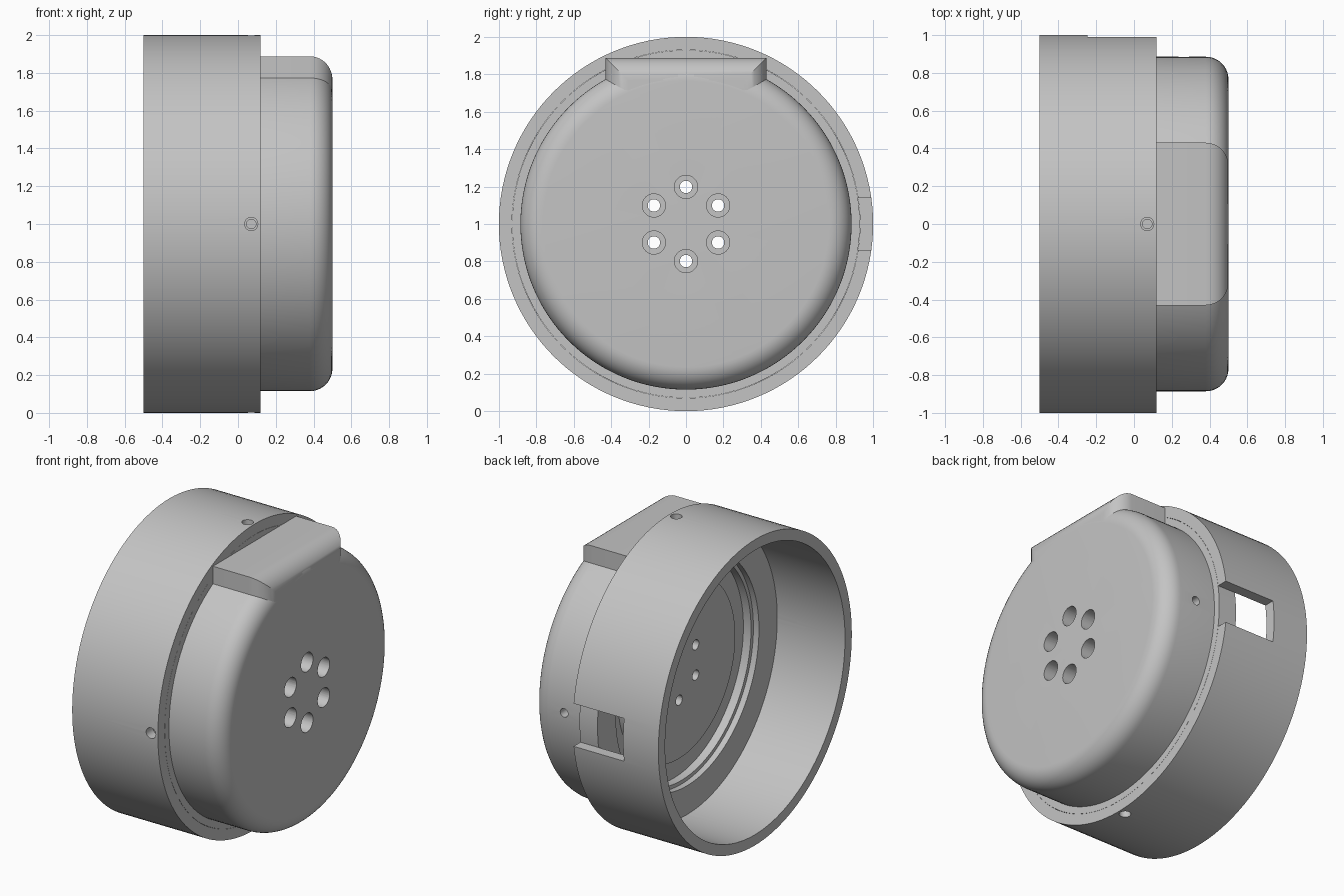
import bpy, bmesh, math
from mathutils import Matrix, Vector

if "Cube" in bpy.data.objects:
    bpy.data.objects.remove(bpy.data.objects["Cube"], do_unlink=True)

grey = bpy.data.materials.new("plain_grey")
grey.use_nodes = True
grey.diffuse_color = (0.55, 0.55, 0.55, 1)
grey.node_tree.nodes["Principled BSDF"].inputs["Base Color"].default_value = (0.55, 0.55, 0.55, 1)

CENTRE = Matrix.Translation((0, 0, 1))
FRONT = 0.5        # outer face of the cap
SEAM = 0.12        # face shared by ring and flange
FILLET = 0.12


def finish(name, bm):
    bmesh.ops.recalc_face_normals(bm, faces=bm.faces)
    mesh = bpy.data.meshes.new(name)
    bm.to_mesh(mesh)
    bm.free()
    mesh.materials.append(grey)
    obj = bpy.data.objects.new(name, mesh)
    bpy.context.collection.objects.link(obj)
    return obj


def lathe(bm, profile, steps, matrix=CENTRE, closed=False):
    """Turn (x, radius) points around the local x axis, then place the new part."""
    verts = [bm.verts.new((x, 0, r)) for x, r in profile]
    pairs = list(zip(verts, verts[1:]))
    if closed:
        pairs.append((verts[-1], verts[0]))
    edges = [bm.edges.new(p) for p in pairs]
    bmesh.ops.spin(bm, geom=verts + edges, cent=(0, 0, 0), axis=(1, 0, 0),
                   angle=math.tau, steps=steps, use_merge=True)
    bmesh.ops.remove_doubles(bm, verts=[v for v in bm.verts if not v.tag], dist=1e-5)
    for v in bm.verts:
        if not v.tag:
            v.co = matrix @ v.co
            v.tag = True


def box(bm, low, high):
    low, high = Vector(low), Vector(high)
    place = CENTRE @ Matrix.Translation((low + high) / 2) @ Matrix.Diagonal((*(high - low), 1))
    bmesh.ops.create_cube(bm, size=1, matrix=place)


def cut(target, cutter):
    cutter.hide_render = True
    mod = target.modifiers.new("cut", 'BOOLEAN')
    mod.operation = 'DIFFERENCE'
    mod.solver = 'EXACT'
    mod.object = cutter
    bpy.context.view_layer.objects.active = target
    bpy.ops.object.modifier_apply(modifier=mod.name)
    bpy.data.objects.remove(cutter, do_unlink=True)


def smooth(obj):
    bpy.ops.object.select_all(action='DESELECT')
    obj.select_set(True)
    bpy.context.view_layer.objects.active = obj
    bpy.ops.object.shade_smooth_by_angle(angle=math.radians(25))


def radial(bm, x, angle, start, end, radius):
    """Drill shape pointing out from the main axis; angle 0 is +y, a quarter turn is +z."""
    turn = Matrix.Rotation(angle, 4, 'X') @ Matrix.Rotation(math.pi / 2, 4, 'Z')
    place = CENTRE @ Matrix.Translation((x, 0, 0)) @ turn
    lathe(bm, [(start, 0), (start, radius), (end, radius), (end, 0)], 24, place)


def fillet(steps=10):
    """Pairs of (x, inset) round the front edge."""
    for i in range(steps + 1):
        a = math.pi / 2 * i / steps
        yield FRONT - FILLET + FILLET * math.sin(a), FILLET * (1 - math.cos(a))


# Outer ring, open at the back
bm = bmesh.new()
lathe(bm, [(-0.5, 1), (SEAM, 1), (SEAM, 0.93), (-0.5, 0.93)], 128, closed=True)
ring = finish("outer_ring", bm)

# Cap with flange, rounded front edge, stepped recess and central boss behind
profile = [(0.05, 0), (0.05, 0.58), (0.085, 0.58), (0.085, 0.715), (0.03, 0.715),
           (0.03, 0.74), (-0.01, 0.74), (-0.01, 0.929), (SEAM, 0.929), (SEAM, 0.885)]
profile += [(x, 0.885 - inset) for x, inset in fillet()] + [(FRONT, 0)]
bm = bmesh.new()
lathe(bm, profile, 128)
cap = finish("cap", bm)

# Cable slot in the ring
bm = bmesh.new()
box(bm, (-0.245, 0.8, -0.14), (0.2, 1.1, 0.14))
cut(ring, finish("slot_cutter", bm))

# Screw holes, wider in the ring than in the flange, and a small hole in the cap side
for part, radius in ((ring, 0.035), (cap, 0.025)):
    bm = bmesh.new()
    for quarter in (1, 2, 3):
        radial(bm, 0.07, quarter * math.pi / 2, 0.8, 1.1, radius)
    if part is cap:
        radial(bm, 0.263, 0, 0.75, 1, 0.028)
    cut(part, finish("screw_cutter", bm))

# Six counterbored holes in the cap face
bm = bmesh.new()
for i in range(6):
    a = math.pi / 2 + i * math.pi / 3
    place = CENTRE @ Matrix.Translation((0, 0.198 * math.cos(a), 0.198 * math.sin(a)))
    lathe(bm, [(-0.2, 0), (-0.2, 0.033), (0.15, 0.033), (0.15, 0.062), (0.6, 0.062), (0.6, 0)],
          32, place)
cut(cap, finish("hole_cutter", bm))

# Flat-topped block on the cap with mitred round front edges
bm = bmesh.new()
sections = [(SEAM - 0.02, 0)] + [(x - 0.001, inset) for x, inset in fillet()]
loops = []
for x, inset in sections:
    w, top = 0.43 - inset, 0.888 - inset
    loops.append([bm.verts.new(CENTRE @ Vector((x, y, z)))
                  for y, z in ((-w, 0.65), (w, 0.65), (w, top), (-w, top))])
for a, b in zip(loops, loops[1:]):
    for i in range(4):
        j = (i + 1) % 4
        bm.faces.new((a[i], a[j], b[j], b[i]))
bm.faces.new(loops[0])
bm.faces.new(loops[-1])
block = finish("top_block", bm)

for part in (ring, cap, block):
    smooth(part)
